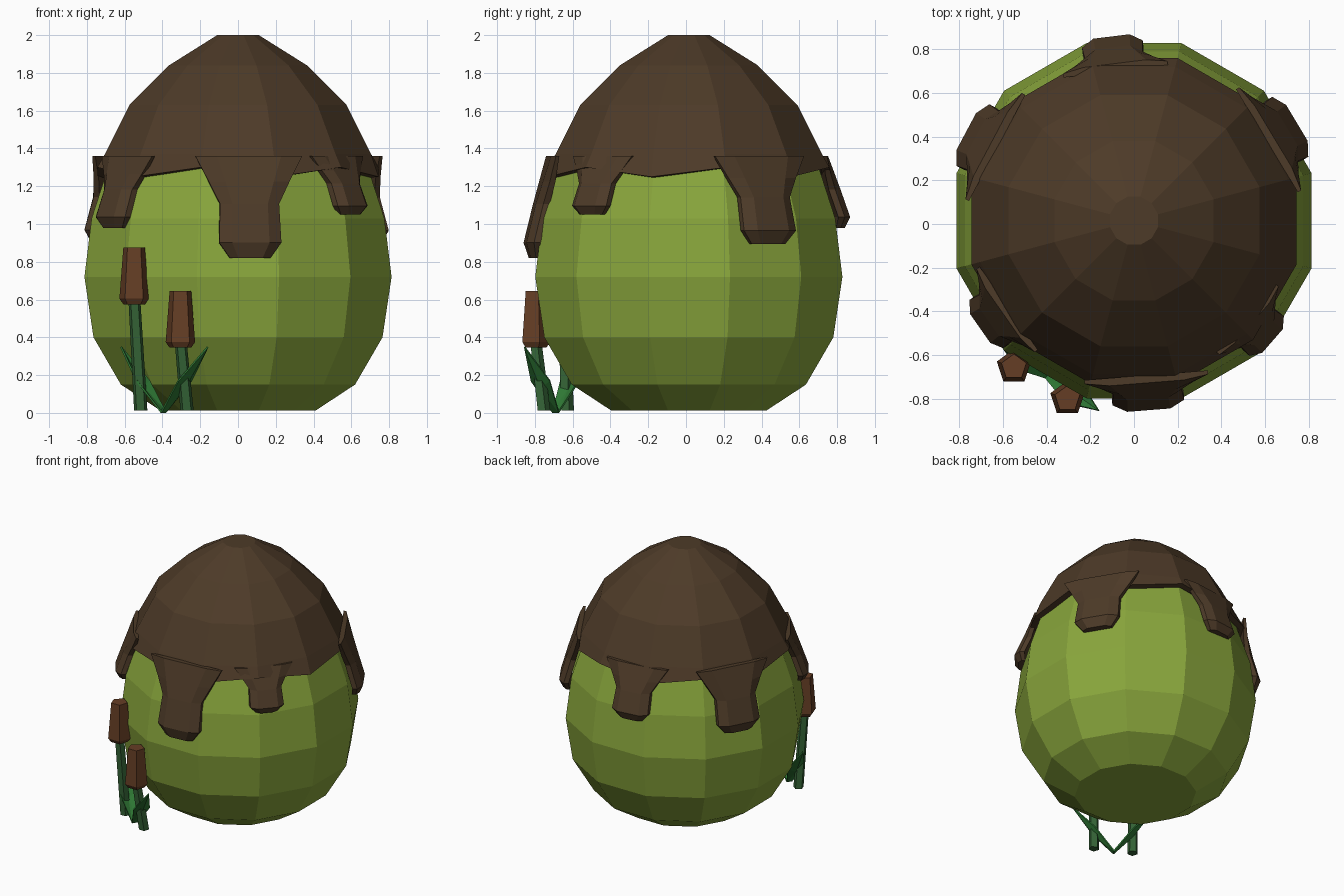
import bpy
import math
from mathutils import Vector

if "Cube" in bpy.data.objects:
    bpy.data.objects.remove(bpy.data.objects["Cube"])


def material(name, rgb):
    m = bpy.data.materials.new(name)
    m.diffuse_color = (*rgb, 1)
    m.use_nodes = True
    m.node_tree.nodes["Principled BSDF"].inputs["Base Color"].default_value = m.diffuse_color
    return m


GREEN = material("moss green", (0.25, 0.38, 0.045))
BROWN = material("dark brown", (0.075, 0.043, 0.021))
RUST = material("reed brown", (0.13, 0.048, 0.018))
STEM = material("stem green", (0.035, 0.125, 0.037))
LEAF = material("leaf green", (0.028, 0.19, 0.035))
CY = 0.015  # egg axis in y


def make(name, verts, faces, mat):
    me = bpy.data.meshes.new(name)
    me.from_pydata(verts, [], faces)
    me.materials.append(mat)
    ob = bpy.data.objects.new(name, me)
    bpy.context.collection.objects.link(ob)
    return ob


def loft(name, rings, mat):
    """Skin equal-sized counter-clockwise rings, bottom to top, with end caps."""
    n = len(rings[0])
    verts = [p for r in rings for p in r]
    faces = [(i * n + k, i * n + (k + 1) % n, (i + 1) * n + (k + 1) % n, (i + 1) * n + k)
             for i in range(len(rings) - 1) for k in range(n)]
    faces.append(tuple(range(n))[::-1])
    faces.append(tuple(range(len(verts) - n, len(verts))))
    return make(name, verts, faces, mat)


def ring(c, r, n, start):
    return [(c[0] + r * math.cos(start + k * math.tau / n),
             c[1] + r * math.sin(start + k * math.tau / n), c[2]) for k in range(n)]


def egg_ring(apothem, z, wave=0.0):
    pts = ring((0, CY, z), apothem / math.cos(math.pi / 12), 12, math.radians(15))
    return [(x, y, h + (wave if k % 2 == 0 else -wave)) for k, (x, y, h) in enumerate(pts)]


# Egg body
loft("egg_body", [egg_ring(r, z) for r, z in (
    (0.41, 0.012), (0.62, 0.15), (0.765, 0.40), (0.813, 0.72), (0.775, 1.03),
    (0.675, 1.34), (0.53, 1.62), (0.33, 1.81), (0.10, 1.95))], GREEN)

# Cap shell with a wavy lower edge; inner surface first, then outer
cap = [egg_ring(0.53, 1.60), egg_ring(0.66, 1.36), egg_ring(0.70, 1.27, 0.025),
       egg_ring(0.745, 1.275, 0.025), egg_ring(0.705, 1.37), egg_ring(0.575, 1.63),
       egg_ring(0.365, 1.84), egg_ring(0.11, 2.0)]
loft("cap", cap, BROWN)


# Drips hanging from the cap
def drip(name, angle, w, bottom, r_out):
    a = math.radians(angle)
    out = Vector((math.cos(a), math.sin(a), 0))
    side = Vector((-math.sin(a), math.cos(a), 0))
    rings = []
    # fraction down, width factor, outer radius offset, thickness
    for t, f, dr, th in ((1, 0.65, -0.025, 0.05), (0.85, 1.0, 0, 0.07), (0.47, 0.95, -0.05, 0.07),
                         (0.25, 1.3, -0.085, 0.06), (0, 1.72, -0.125, 0.035)):
        h, r, z = w * f, r_out + dr, 1.36 + (bottom - 1.36) * t
        section = ((-h, r - th), (-h, r - th / 2), (-0.6 * h, r),
                   (0.6 * h, r), (h, r - th / 2), (h, r - th))
        rings.append([out * q + side * u + Vector((0, CY, z)) for u, q in section][::1])
    loft(name, rings, BROWN)


for name, *args in (("front_drip", -85.5, 0.165, 0.82, 0.87),
                    ("front_left_drip", 215, 0.135, 0.98, 0.86),
                    ("front_right_drip", -41, 0.12, 1.05, 0.84),
                    ("right_drip", 31, 0.16, 0.895, 0.87),
                    ("back_drip", 97, 0.14, 0.98, 0.85),
                    ("left_drip", 152, 0.16, 0.90, 0.87)):
    drip(name, *args)


# Reeds: leaning stem plus a five-sided head
def reed(name, foot, top, z0, z1):
    up = math.pi / 2
    loft(name + "_stem", [ring((*foot, 0.012), 0.037, 5, up),
                          ring((*top, z0 + 0.05), 0.033, 5, up)], STEM)
    loft(name + "_head", [ring((*top, z), r, 5, up) for z, r in (
        (z0, 0.06), (z0 + 0.03, 0.082), (z1, 0.06))], RUST)


reed("tall_reed", (-0.515, -0.63), (-0.55, -0.655), 0.575, 0.875)
reed("short_reed", (-0.27, -0.755), (-0.305, -0.80), 0.345, 0.645)


# Folded leaves spreading from one root
def leaf(name, tip):
    root, tip = Vector((-0.395, -0.69, 0.004)), Vector(tip)
    d = (tip - root)
    side = Vector((-d.y, d.x, 0)).normalized()
    mid = root.lerp(tip, 0.48) - Vector((0, 0, 0.035))
    lift = Vector((0, 0, 0.035))
    verts = [root - side * 0.02, root + side * 0.02, mid - side * 0.06 + lift, mid,
             mid + side * 0.06 + lift, tip]
    ob = make(name, verts, [(0, 3, 2), (0, 1, 3), (1, 4, 3), (2, 3, 5), (3, 4, 5)], LEAF)
    mod = ob.modifiers.new("thickness", "SOLIDIFY")
    mod.thickness = 0.01
    mod.offset = 0


leaf("right_leaf", (-0.16, -0.855, 0.35))
leaf("left_leaf", (-0.62, -0.535, 0.35))
